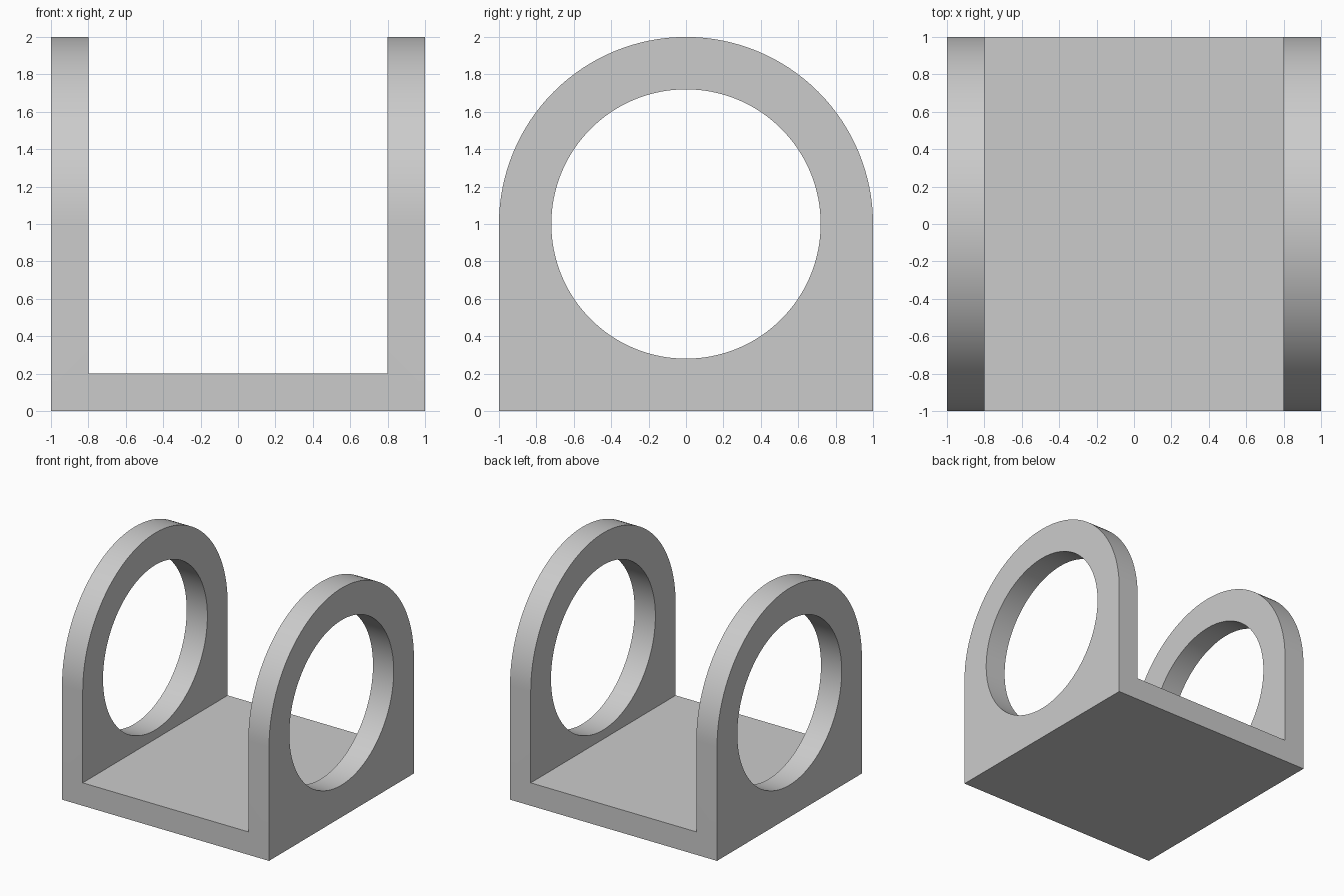
import bpy, bmesh, math
from mathutils import Vector

if "Cube" in bpy.data.objects:
    bpy.data.objects.remove(bpy.data.objects["Cube"])


def prism(name, outline, depth):
    """Closed prism: extrude a 3D outline by the depth vector."""
    bm = bmesh.new()
    face = bm.faces.new([bm.verts.new(p) for p in outline])
    ext = bmesh.ops.extrude_face_region(bm, geom=[face])
    verts = [g for g in ext["geom"] if isinstance(g, bmesh.types.BMVert)]
    bmesh.ops.translate(bm, vec=Vector(depth), verts=verts)
    bmesh.ops.recalc_face_normals(bm, faces=bm.faces)
    mesh = bpy.data.meshes.new(name)
    bm.to_mesh(mesh)
    bm.free()
    obj = bpy.data.objects.new(name, mesh)
    bpy.context.collection.objects.link(obj)
    return obj


def arc(radius, start, end, steps):
    """Points on an arc in the side plane, centred on the hole axis."""
    angles = [start + (end - start) * i / steps for i in range(steps + 1)]
    return [(-1.2, radius * math.cos(a), 1 + radius * math.sin(a)) for a in angles]


def apply_boolean(target, cutter, operation):
    cutter.hide_render = True
    mod = target.modifiers.new(operation.title(), 'BOOLEAN')
    mod.operation, mod.solver, mod.object = operation, 'EXACT', cutter
    bpy.context.view_layer.objects.active = target
    bpy.ops.object.modifier_apply(modifier=mod.name)
    bpy.data.objects.remove(cutter)


# U-shaped channel: base plate and two upright side plates
half = [(1, 0), (1, 2.2), (0.8, 2.2), (0.8, 0.2)]
channel = half + [(-x, z) for x, z in reversed(half)]
bracket = prism("clevis_bracket", [(x, -1.2, z) for x, z in channel], (0, 2.4, 0))

# Round the tops of the side plates and trim front and back
arch = arc(1.0, 0, math.pi, 64) + [(-1.2, -1, -0.2), (-1.2, 1, -0.2)]
apply_boolean(bracket, prism("arch_trim", arch, (2.4, 0, 0)), 'INTERSECT')

# Large round hole through both side plates
hole = arc(0.72, 0, 2 * math.pi, 128)[:-1]
apply_boolean(bracket, prism("hole_cutter", hole, (2.4, 0, 0)), 'DIFFERENCE')

# Smooth curved walls, crisp edges
bpy.ops.object.select_all(action='DESELECT')
bracket.select_set(True)
bpy.context.view_layer.objects.active = bracket
bpy.ops.object.shade_smooth_by_angle(angle=math.radians(30))
